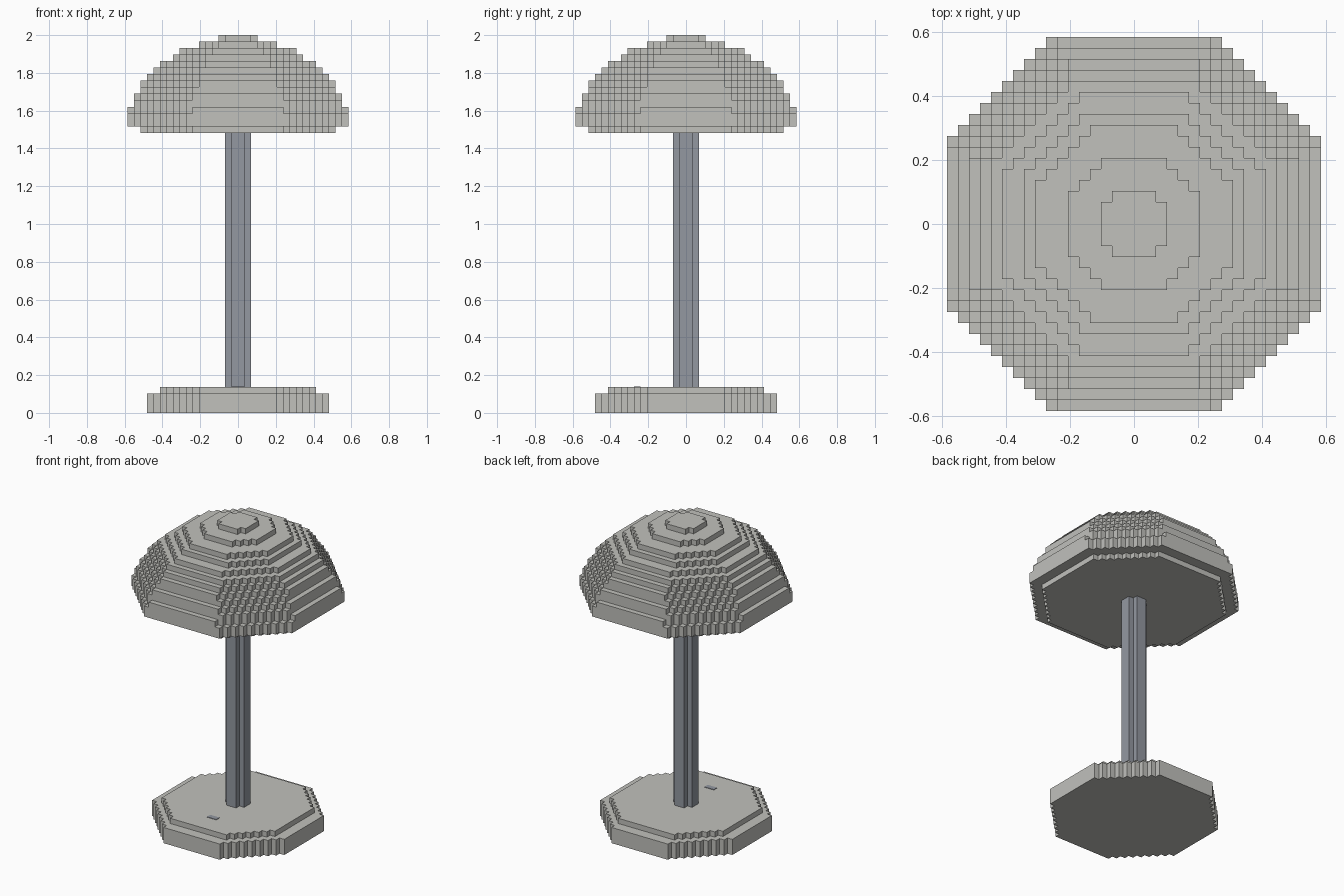
import bpy, bmesh
from math import radians

if "Cube" in bpy.data.objects:
    bpy.data.objects.remove(bpy.data.objects["Cube"])

V = 2 / 58  # edge of one block


def material(name, rgb):
    m = bpy.data.materials.new(name)
    m.diffuse_color = (*rgb, 1)
    m.use_nodes = True
    m.node_tree.nodes["Principled BSDF"].inputs["Base Color"].default_value = m.diffuse_color
    return m


STONE = material("warm_light_grey", (0.533, 0.533, 0.503))
METAL = material("blue_grey", (0.292, 0.314, 0.356))


def octagon(reach, diagonal, z):
    """Blocks of one stepped octagonal layer."""
    cells = set()
    for i in range(reach):
        for j in range(reach):
            if i + j <= diagonal:
                cells |= {(x, y, z) for x in (i, -1 - i) for y in (j, -1 - j)}
    return cells


def block_part(name, layers, mat):
    """Skin the blocks of (first, last, reach, diagonal) layers."""
    cells = set()
    for first, last, reach, diagonal in layers:
        for z in range(first, last):
            cells |= octagon(reach, diagonal, z)
    bm = bmesh.new()
    verts = {}
    for c in cells:
        for axis in range(3):
            for side in (0, 1):
                n = list(c)
                n[axis] += 2 * side - 1
                if tuple(n) in cells:
                    continue
                u, w = (axis + 1) % 3, (axis + 2) % 3
                loop = []
                for a, b in ((0, 0), (1, 0), (1, 1), (0, 1)):
                    p = list(c)
                    p[axis] += side
                    p[u] += a
                    p[w] += b
                    p = tuple(p)
                    if p not in verts:
                        verts[p] = bm.verts.new([k * V for k in p])
                    loop.append(verts[p])
                bm.faces.new(loop if side else loop[::-1])
    # merge coplanar block faces
    bmesh.ops.dissolve_limit(bm, angle_limit=radians(1), verts=bm.verts[:],
                             edges=bm.edges[:])
    me = bpy.data.meshes.new(name)
    bm.to_mesh(me)
    bm.free()
    me.materials.append(mat)
    ob = bpy.data.objects.new(name, me)
    bpy.context.collection.objects.link(ob)
    return ob


# Foot plate with a stepped rim
block_part("base", [(0, 3, 14, 18), (3, 4, 12, 16)], STONE)

# Upright with notched corners
block_part("pole", [(4, 43, 2, 1)], METAL)

# Domed top, widest just above its underside
block_part("shade", [
    (43, 44, 15, 20), (44, 46, 17, 23), (46, 47, 17, 22), (47, 48, 16, 22),
    (48, 49, 16, 21), (49, 50, 15, 20), (50, 51, 15, 19), (51, 52, 14, 18),
    (52, 53, 13, 17), (53, 54, 12, 15), (54, 55, 10, 13), (55, 56, 9, 11),
    (56, 57, 6, 7), (57, 58, 3, 3)], STONE)

# Small switch plate on the front of the base
bpy.ops.mesh.primitive_cube_add(size=1, location=(0, -7.5 * V, 4 * V + 0.001))
switch = bpy.context.object
switch.name = "switch_plate"
switch.scale = (2 * V, V, 0.004)
switch.data.materials.append(METAL)
